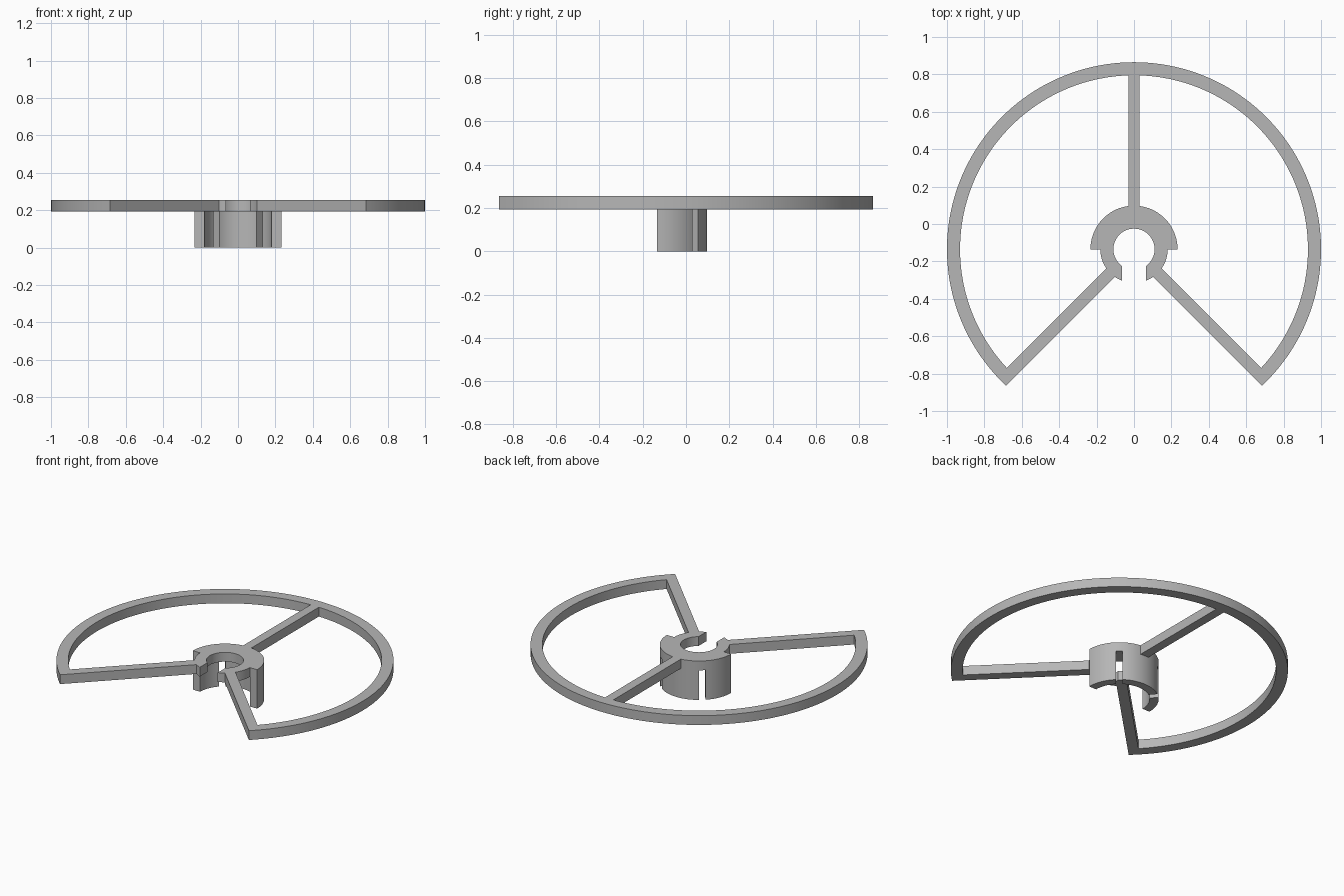
import bpy
import bmesh
from math import asin, cos, sin, degrees, radians

cube = bpy.data.objects.get("Cube")
if cube:
    bpy.data.objects.remove(cube, do_unlink=True)

# Main dimensions
CENTRE_Y = -0.135
RIM_OUT, RIM_IN = 1.0, 0.93
COLLAR, HUB, BORE = 0.233, 0.18, 0.11
SPOKE, BACK_SPOKE, MOUTH, SLOT = 0.032, 0.03, 0.065, 0.0195   # half widths
SLOT_ANGLE = 50
PLATE_Z, TOP_Z = 0.194, 0.255

grey = bpy.data.materials.new("plain grey")
grey.use_nodes = True
grey.diffuse_color = (0.47, 0.47, 0.47, 1)
grey.node_tree.nodes["Principled BSDF"].inputs["Base Color"].default_value = grey.diffuse_color


def off(half_width, r):
    """Angle that a half width spans at radius r."""
    return degrees(asin(half_width / r))


def arc(r, a0, a1):
    """Points along an arc around the hub centre."""
    n = max(2, int(abs(a1 - a0) / (2 if r > 0.5 else 4)))
    angles = [radians(a0 + (a1 - a0) * i / n) for i in range(n + 1)]
    return [(r * cos(a), r * sin(a)) for a in angles]


def mirrored(points):
    return [(-x, y) for x, y in points]


def plate(name, loops, z0, z1):
    """Fill closed outlines and extrude them from z0 to z1."""
    curve = bpy.data.curves.new(name + "_outline", 'CURVE')
    curve.dimensions = '2D'
    curve.fill_mode = 'BOTH'
    curve.extrude = (z1 - z0) / 2
    for loop in loops:
        spline = curve.splines.new('POLY')
        spline.points.add(len(loop) - 1)
        for point, (x, y) in zip(spline.points, loop):
            point.co = (x, y + CENTRE_Y, 0, 1)
        spline.use_cyclic_u = True
    helper = bpy.data.objects.new(name + "_outline", curve)
    bpy.context.collection.objects.link(helper)
    bpy.context.view_layer.update()
    graph = bpy.context.evaluated_depsgraph_get()
    mesh = bpy.data.meshes.new_from_object(helper.evaluated_get(graph))
    bpy.data.objects.remove(helper, do_unlink=True)

    bm = bmesh.new()
    bm.from_mesh(mesh)
    bmesh.ops.remove_doubles(bm, verts=bm.verts, dist=0.0001)
    bmesh.ops.translate(bm, verts=bm.verts, vec=(0, 0, (z0 + z1) / 2))
    bmesh.ops.recalc_face_normals(bm, faces=bm.faces)
    bm.to_mesh(mesh)
    bm.free()
    mesh.name = name
    mesh.materials.clear()
    mesh.materials.append(grey)
    obj = bpy.data.objects.new(name, mesh)
    bpy.context.collection.objects.link(obj)
    bpy.ops.object.select_all(action='DESELECT')
    obj.select_set(True)
    bpy.context.view_layer.objects.active = obj
    bpy.ops.object.shade_smooth_by_angle(angle=radians(25))
    return obj


# Rim, spokes and split hub: one outer outline with two windows
front_lip = arc(HUB, -90 + off(MOUTH, HUB), -45 - off(SPOKE, HUB))
outline = (
    arc(RIM_OUT, -45 - off(SPOKE, RIM_OUT), 225 + off(SPOKE, RIM_OUT))
    + mirrored(front_lip)[::-1]
    + arc(BORE, 270 - off(MOUTH, BORE), -90 + off(MOUTH, BORE))
    + front_lip
)
window = (
    arc(RIM_IN, -45 + off(SPOKE, RIM_IN), 90 - off(BACK_SPOKE, RIM_IN))
    + arc(COLLAR, 90 - off(BACK_SPOKE, COLLAR), 0)
    + arc(HUB, 0, -45 + off(SPOKE, HUB))
)
plate("wheel_frame", [outline, window, mirrored(window)], PLATE_Z, TOP_Z)


# Skirt under the hub: half a tube split by two slots
def skirt_piece(slot_start, slot_end):
    """Piece between two (angle, half width) limits."""
    (a, wa), (b, wb) = slot_start, slot_end
    return (arc(COLLAR, a + off(wa, COLLAR), b - off(wb, COLLAR))
            + arc(HUB, b - off(wb, HUB), a + off(wa, HUB)))


limits = [(0, 0), (SLOT_ANGLE, SLOT), (180 - SLOT_ANGLE, SLOT), (180, 0)]
for side, start, end in zip(("left", "back", "right"), limits, limits[1:]):
    plate("hub_skirt_" + side, [skirt_piece(start, end)], 0, PLATE_Z)
